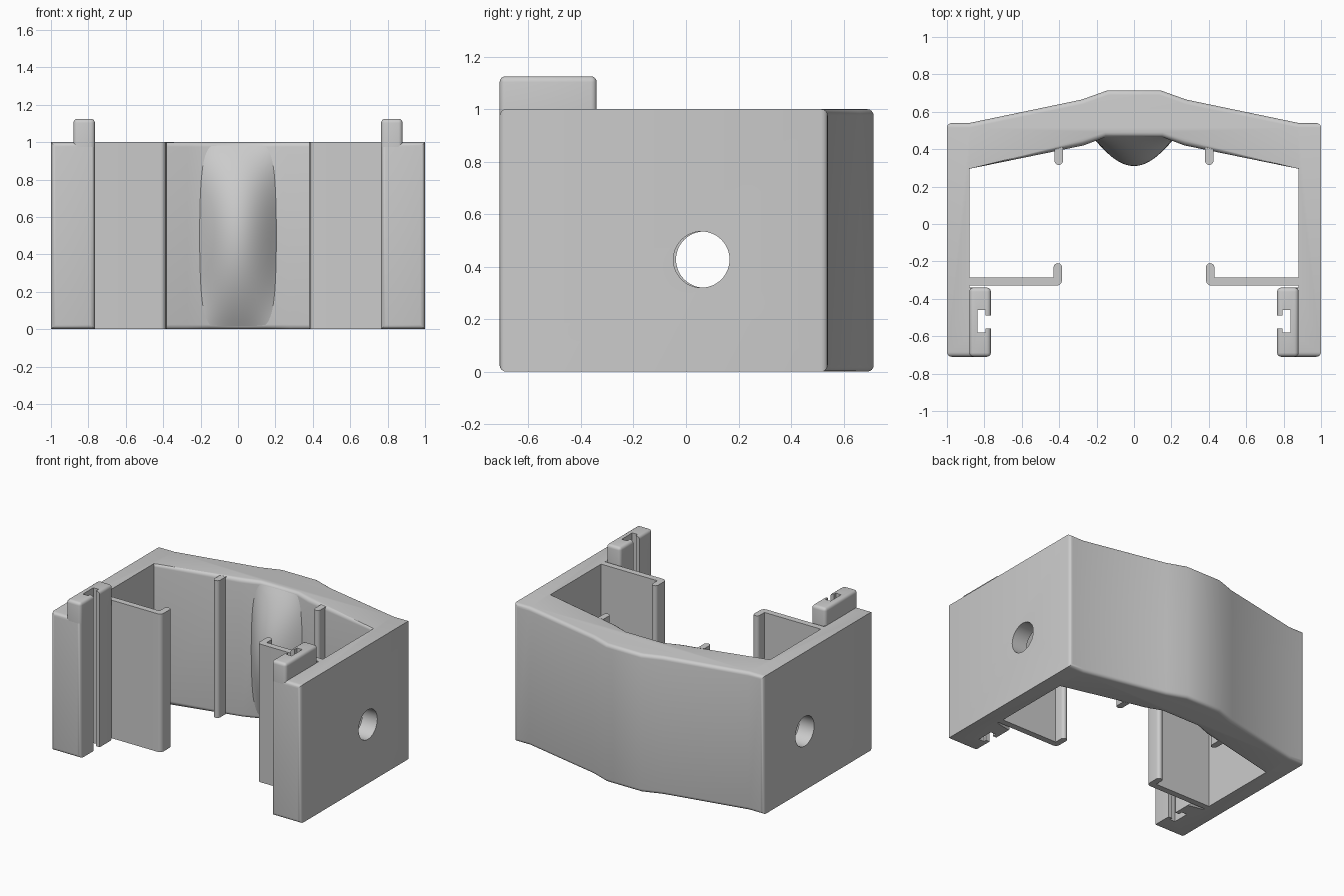
import bpy, bmesh, math
from mathutils import Matrix

if "Cube" in bpy.data.objects:
    bpy.data.objects.remove(bpy.data.objects["Cube"])

GREY = (0.6, 0.6, 0.6, 1)
mat = bpy.data.materials.new("light grey plastic")
mat.use_nodes = True
mat.diffuse_color = GREY
mat.node_tree.nodes["Principled BSDF"].inputs["Base Color"].default_value = GREY


def finish(bm, name):
    bmesh.ops.recalc_face_normals(bm, faces=bm.faces)
    mesh = bpy.data.meshes.new(name)
    bm.to_mesh(mesh)
    bm.free()
    mesh.materials.append(mat)
    ob = bpy.data.objects.new(name, mesh)
    bpy.context.collection.objects.link(ob)
    return ob


def prism(name, outline, z0, z1, side=1, bevel=0, rule=None):
    """Extrude an xy outline from z0 to z1, rounding the edges the rule picks."""
    bm = bmesh.new()
    face = bm.faces.new([bm.verts.new((x * side, y, z0)) for x, y in outline])
    top = bmesh.ops.extrude_face_region(bm, geom=[face])["geom"]
    bmesh.ops.translate(bm, vec=(0, 0, z1 - z0),
                        verts=[v for v in top if isinstance(v, bmesh.types.BMVert)])
    bmesh.ops.recalc_face_normals(bm, faces=bm.faces)
    bm.normal_update()
    if bevel:
        bmesh.ops.bevel(bm, geom=[e for e in bm.edges if rule(e)], offset=bevel,
                        segments=4, profile=0.5, affect='EDGES', clamp_overlap=True)
    return finish(bm, name)


def is_vertical(e):
    return abs(e.verts[0].co.z - e.verts[1].co.z) > 0.01


def sharp_corner(e):
    return is_vertical(e) and e.is_convex and e.calc_face_angle() > 0.6


def frame_rule(e):
    # round the outside corners and the rims that run across the width
    d = e.verts[1].co - e.verts[0].co
    return sharp_corner(e) or (not is_vertical(e) and abs(d.x) > abs(d.y))


def top_rule(e):
    return sharp_corner(e) or min(v.co.z for v in e.verts) > 1.1


def cut(ob, cutters):
    bpy.context.view_layer.objects.active = ob
    for c in cutters:
        m = ob.modifiers.new("cut", 'BOOLEAN')
        m.operation, m.solver, m.object = 'DIFFERENCE', 'EXACT', c
        bpy.ops.object.modifier_apply(modifier=m.name)


def box(x0, x1, y0, y1):
    return [(x0, y0), (x1, y0), (x1, y1), (x0, y1)]


# Frame: two arms with rails, joined by a peaked back wall
half = [(0.15, 0.465), (0.27, 0.42), (0.88, 0.295), (0.88, -0.34), (0.765, -0.34),
        (0.765, -0.71), (1, -0.71), (1, 0.54), (0.88, 0.54), (0.28, 0.665), (0.14, 0.715)]
outline = half + [(-x, y) for x, y in reversed(half)]
frame = prism("frame", outline, 0, 1, 1, 0.025, frame_rule)
parts, cutters = [frame], []

slot = [(0.7, -0.56), (0.794, -0.56), (0.794, -0.58), (0.837, -0.58),
        (0.837, -0.46), (0.794, -0.46), (0.794, -0.49), (0.7, -0.49)]

for side, label in ((1, "left"), (-1, "right")):
    # T-slot running the full height of each rail
    slot_cutter = prism("slot_cutter", slot, -0.1, 1.3, side)
    # Round hole through each arm
    bm = bmesh.new()
    bmesh.ops.create_cone(bm, cap_ends=True, segments=48, radius1=0.107, radius2=0.107, depth=0.4,
                          matrix=Matrix.Translation((0.95 * side, 0.064 - 0.005 * side, 0.427))
                          @ Matrix.Rotation(math.pi / 2, 4, 'Y'))
    hole_cutter = finish(bm, "hole_cutter")
    cut(frame, [slot_cutter, hole_cutter])

    # Rail tab standing above the arm
    tab = prism(label + "_rail_tab", box(0.765, 0.88, -0.71, -0.34), 0.975, 1.125,
                side, 0.022, top_rule)
    cut(tab, [slot_cutter])
    cutters += [slot_cutter, hole_cutter]

    # Inner flange ending in a hooked, rounded lip
    tip = [(0.4075 + 0.0225 * math.cos(a), -0.232 + 0.0225 * math.sin(a))
           for a in [math.pi * i / 10 for i in range(11)]]
    heel = [(0.415 - 0.03 * math.cos(a), -0.3 - 0.03 * math.sin(a))
            for a in [math.pi / 2 * i / 6 for i in range(7)]]
    flange = prism(label + "_flange", tip + heel + [(0.9, -0.33), (0.9, -0.285), (0.43, -0.285)],
                   0, 1, side)

    # Slim rib on the inside of the back wall
    nose = [(0.4025 + 0.0225 * math.cos(a), 0.338 + 0.0225 * math.sin(a))
            for a in [math.pi + math.pi * i / 10 for i in range(11)]]
    rib = prism(label + "_rib", nose + [(0.425, 0.43), (0.38, 0.43)], 0.003, 0.997, side)
    parts += [tab, flange, rib]

for c in cutters:
    bpy.data.objects.remove(c)

# Bulge swelling from the middle of the back wall
N = 32
bm = bmesh.new()
bmesh.ops.create_grid(bm, x_segments=N, y_segments=N, size=1)
for v in bm.verts:
    u, w = v.co.x, v.co.y
    swell = (1 - u * u) ** 1.2 * (1 - w * w) if abs(u) < 1 else 0
    v.co = (0.23 * u, 0.468 - 0.158 * swell, 0.5 + 0.485 * w)
# close the bulge behind, inside the wall
rim = [e for e in bm.edges if e.is_boundary]
back = bmesh.ops.extrude_edge_only(bm, edges=rim)["geom"]
for v in back:
    if isinstance(v, bmesh.types.BMVert):
        v.co.y = 0.52
bmesh.ops.holes_fill(bm, edges=[e for e in bm.edges if e.is_boundary])
parts.append(finish(bm, "centre_bulge"))

# Smooth shading with crisp edges
bpy.ops.object.select_all(action='DESELECT')
for ob in parts:
    ob.select_set(True)
bpy.context.view_layer.objects.active = frame
bpy.ops.object.shade_smooth_by_angle(angle=math.radians(35))
